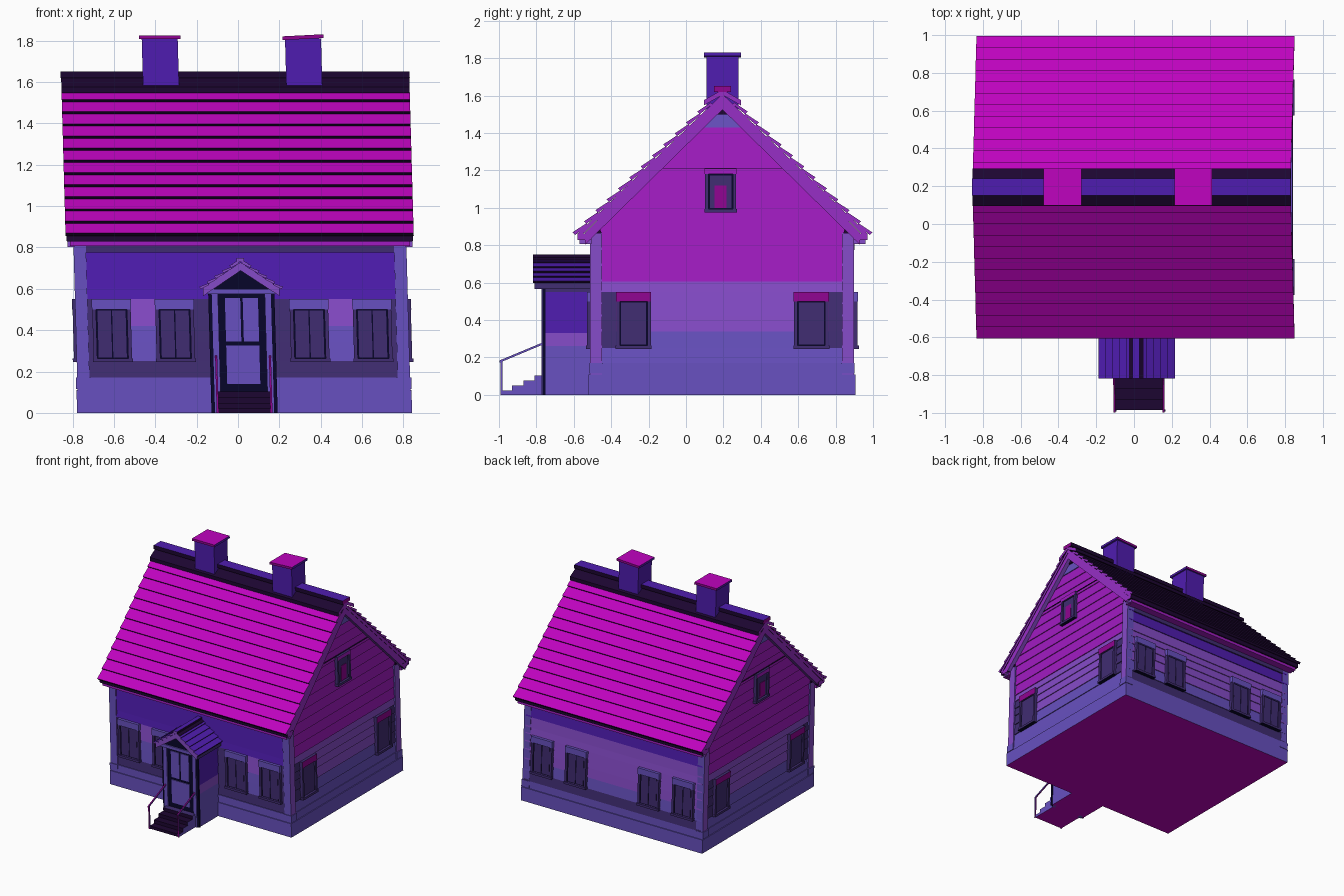
import bpy, bmesh
from mathutils import Vector

if "Cube" in bpy.data.objects:
    bpy.data.objects.remove(bpy.data.objects["Cube"])

# Colours
COLOURS = {"magenta": (189, 11, 189), "purple": (159, 33, 192), "violet": (132, 76, 198),
           "lavender": (103, 81, 190), "indigo": (80, 34, 174), "dark_violet": (66, 48, 113),
           "near_black": (34, 14, 52), "plum": (142, 12, 144), "navy": (16, 14, 46),
           "trim_purple": (148, 50, 195)}
KEYS = list(COLOURS)
MATS = []
for key, rgb in COLOURS.items():
    m = bpy.data.materials.new(key)
    m.use_nodes = True
    col = [(c / 255) ** 2.2 for c in rgb] + [1]
    m.diffuse_color = col
    bsdf = m.node_tree.nodes["Principled BSDF"]
    bsdf.inputs["Base Color"].default_value = col
    bsdf.inputs["Roughness"].default_value = 0.8
    MATS.append(m)

YC = 0.195          # middle of the house in y
WX, WY = 0.79, 0.695  # wall half sizes
PARTS = {}


def loft(name, loop_a, loop_b, mat):
    """Solid between two matching loops; mat is a name or a rule on the normal."""
    bm = PARTS.setdefault(name, bmesh.new())
    a = [bm.verts.new(p) for p in loop_a]
    b = [bm.verts.new(p) for p in loop_b]
    n = len(a)
    faces = [bm.faces.new(a), bm.faces.new(b)]
    faces += [bm.faces.new((a[i], a[(i + 1) % n], b[(i + 1) % n], b[i])) for i in range(n)]
    bmesh.ops.recalc_face_normals(bm, faces=faces)
    for f in faces:
        f.normal_update()
        f.material_index = KEYS.index(mat(f.normal) if callable(mat) else mat)


def prism_x(name, pts, x0, x1, mat):
    loft(name, [(x0, y, z) for y, z in pts], [(x1, y, z) for y, z in pts], mat)


def prism_y(name, pts, y0, y1, mat):
    loft(name, [(x, y0, z) for x, z in pts], [(x, y1, z) for x, z in pts], mat)


def box(name, x0, x1, y0, y1, z0, z1, mat):
    prism_x(name, [(y0, z0), (y1, z0), (y1, z1), (y0, z1)], x0, x1, mat)


def on_wall(wall, u, z, d):
    """Point on a wall: u along it, d out from it."""
    return {"front": (u, YC - WY - d, z), "back": (u, YC + WY + d, z),
            "left": (WX + d, YC + u, z), "right": (-WX - d, YC + u, z)}[wall]


def panel(name, wall, pts, d, mat):
    loft(name, [on_wall(wall, u, z, -0.02) for u, z in pts], [on_wall(wall, u, z, d) for u, z in pts], mat)


def plate(name, wall, u0, u1, z0, z1, d, mat):
    panel(name, wall, [(u0, z0), (u1, z0), (u1, z1), (u0, z1)], d, mat)


def chevron(half, eave, apex, thick):
    return [(-half, eave), (0, apex), (half, eave), (half, eave - thick), (0, apex - thick), (-half, eave - thick)]


def shift(pts):
    return [(YC + u, z) for u, z in pts]


def ends(axis, end_mat, top, other):
    """Rule: end_mat on faces along the axis, top on upward faces, other elsewhere."""
    return lambda n: end_mat if abs(n[axis]) > 0.9 else top if n.z > 0.1 else other


# Plinth, floor and wall core
def plinth_rule(n):
    return "magenta" if n.z < -0.5 else "lavender"


box("plinth", -0.81, 0.81, YC - 0.715, YC + 0.71, 0, 0.11, plinth_rule)
box("plinth_upper", -0.803, 0.803, YC - 0.708, YC + 0.703, 0.11, 0.17, "lavender")
SLOPE = 0.962
prism_x("wall_core", shift([(-0.685, 0.1), (0.685, 0.1), (0.685, 0.87), (0, 1.53), (-0.685, 0.87)]),
        -0.78, 0.78, "dark_violet")


# Siding colours
def front_colour(u, z):
    if z > 0.55:
        return "indigo"
    if z > 0.25 and 0.4 < abs(u) < 0.55:
        return "violet" if z > 0.42 else "lavender"
    return "dark_violet"


def back_colour(u, z):
    return ("indigo" if z > 0.7 else "violet" if z > 0.34 else
            "lavender" if z > 0.25 else "dark_violet")


def gable_colour(u, z):
    if 0.25 < z < 0.55 and abs(u) > 0.57:
        return "dark_violet"
    return ("lavender" if z < 0.34 else "violet" if z < 0.6 else
            "purple" if z < 1.43 else "lavender")


def board(name, wall, u0, u1, v0, v1, z0, z1, mat):
    """Clapboard with a lip at its bottom edge; u at the bottom, v at the top."""
    lo = [on_wall(wall, u, z0, d) for u, d in ((u0, -0.02), (u1, -0.02), (u1, 0.008), (u0, 0.008))]
    hi = [on_wall(wall, u, z1, d) for u, d in ((v0, -0.02), (v1, -0.02), (v1, 0.001), (v0, 0.001))]
    loft(name, lo, hi, mat)


LEVELS = [0.17, 0.25, 0.34, 0.42, 0.485, 0.55, 0.605, 0.69, 0.775, 0.86]
GABLE_LEVELS = LEVELS + [0.86 + 0.0815 * i for i in range(1, 9)]
for wall, rule in (("front", front_colour), ("back", back_colour)):
    cuts = [-WX, -0.55, -0.4, 0.4, 0.55, WX]
    for z0, z1 in zip(LEVELS, LEVELS[1:]):
        for u0, u1 in zip(cuts, cuts[1:]):
            board(wall + "_siding", wall, u0, u1, u0, u1, z0, z1, rule((u0 + u1) / 2, (z0 + z1) / 2))
    plate(wall + "_frieze", wall, -0.745, 0.745, 0.775, 0.85, 0.012, "dark_violet")
for wall in ("left", "right"):
    for z0, z1 in zip(GABLE_LEVELS, GABLE_LEVELS[1:]):
        h0, h1 = (min(WY, (1.55 - z) / SLOPE) for z in (z0, z1))
        cuts = [-1, -0.82, 0.82, 1] if z1 < 0.6 else [-1, 1]
        for a, b in zip(cuts, cuts[1:]):
            board(wall + "_siding", wall, a * h0, b * h0, a * h1, b * h1, z0, z1,
                  gable_colour((a + b) / 2 * h0, (z0 + z1) / 2))
    plate(wall + "_gable_line", wall, -0.34, 0.34, 1.209, 1.214, 0.012, "near_black")
    panel(wall + "_vent", wall, [(-0.045, 1.5), (0.045, 1.5), (0, 1.55)], 0.016, "near_black")
    for s in (-1, 1):
        panel(wall + "_soffit", wall, [(s * 0.645, 0.862), (s * 0.705, 0.862), (s * 0.66, 0.9)], 0.016, "near_black")

# Corner posts with feet
for sx in (-1, 1):
    for y0, y1 in ((YC - 0.707, YC - 0.645), (YC + 0.64, YC + 0.702)):
        xs = sorted((sx * 0.745, sx * 0.805))
        box("corner_post", *xs, y0, y1, 0.11, 0.865, ends(0, "violet", "lavender", "lavender"))
        xs = sorted((sx * 0.74, sx * 0.811))
        box("corner_post_foot", *xs, y0 - 0.005, y1 + 0.005, 0.115, 0.17, "lavender")


# Windows
def window(wall, u, half, z0, z1, head, head_mat, panes):
    name = wall + "_window"
    t = z1 - head
    for s in (-1, 1):
        a, b = sorted((u + s * half, u + s * (half - 0.018)))
        plate(name + "_casing", wall, a, b, z0, t, 0.028, "dark_violet")
    w = 2 * (half - 0.022) / panes
    for i in range(panes):
        a = u - half + 0.022 + i * w
        plate(name + "_pane", wall, a + 0.003, a + w - 0.003, z0 + 0.018, t - 0.006, 0.02, "dark_violet")
    plate(name + "_back", wall, u - half + 0.01, u + half - 0.01, z0, t, 0.016, "navy")
    plate(name + "_sill", wall, u - half - 0.004, u + half + 0.004, z0 - 0.004, z0 + 0.014, 0.034,
          lambda n: "navy" if n.z < -0.5 else "dark_violet")
    plate(name + "_head", wall, u - half - 0.002, u + half + 0.002, t, z1, 0.03, head_mat)


for wall in ("front", "back"):
    for u in (-0.63, -0.325, 0.325, 0.63):
        window(wall, u, 0.093, 0.25, 0.55, 0.05, "lavender", 2)
for wall in ("left", "right"):
    for u in (-0.475, 0.475):
        window(wall, u, 0.092, 0.25, 0.55, 0.05, ends(0, "plum", "dark_violet", "dark_violet"), 1)
    window(wall, -0.01, 0.083, 0.98, 1.21, 0.03, ends(0, "purple", "dark_violet", "dark_violet"), 1)
    plate(wall + "_curtain", wall, -0.042, 0.022, 1.0, 1.12, 0.024, "plum")


# Roof
def shingles(low, high, rows, thick):
    """Profiles of overlapping rows from eave to ridge, on both sides."""
    low, high = Vector(low), Vector(high)
    run = high - low
    out = Vector((run.y, -run.x)).normalized() * thick
    for i in range(rows):
        a, d = low + run * (i / rows), low + run * ((i + 1) / rows)
        for s in (-1, 1):
            yield [(s * p.x, p.y) for p in (a, a + out, d + out * 0.2, d - out * 0.4)]


RX = 0.842
prism_x("roof_deck", shift(chevron(0.775, 0.862, 1.608, 0.03)), -RX + 0.004, RX - 0.004,
        ends(0, "trim_purple", "near_black", "near_black"))
for pts in shingles((0.787, 0.855), (0.06, 1.56), 12, 0.02):
    prism_x("roof_shingles", shift(pts), -RX, RX, ends(0, "trim_purple", "magenta", "near_black"))
for sx in (-1, 1):
    prism_x("rake_board", shift(chevron(0.735, 0.868, 1.59, 0.065)), *sorted((sx * 0.8, sx * 0.834)),
            ends(0, "trim_purple", "purple", "violet"))
    y0, y1 = sorted((YC + sx * 0.70, YC + sx * 0.775))
    box("eave_fascia", -RX + 0.006, RX - 0.006, y0, y1, 0.828, 0.862,
        ends(0, "trim_purple", "near_black", "near_black"))
    y0, y1 = sorted((YC + sx * 0.70, YC + sx * 0.765))
    box("gutter", -0.822, 0.822, y0, y1, 0.806, 0.828, ends(0, "violet", "purple", "purple"))


def ridge_rule(n):
    return "plum" if abs(n.x) > 0.9 else "indigo" if n.z > 0.9 else "near_black"


prism_x("ridge_flashing", shift(chevron(0.1, 1.575, 1.632, 0.028)), -RX, RX,
        ends(0, "trim_purple", "near_black", "near_black"))
box("ridge_cap", -RX - 0.002, RX + 0.002, YC - 0.045, YC + 0.045, 1.62, 1.65, ridge_rule)


# Chimneys, the second cap slightly tilted
def cap_rule(n):
    return "magenta" if n.z > 0.5 else "plum" if abs(n.y) > 0.5 else "indigo"


for x, tilt in ((-0.36, 0), (0.333, 0.005)):
    box("chimney", x - 0.087, x + 0.087, YC - 0.085, YC + 0.085, 1.5, 1.81, "indigo")
    prism_y("chimney_cap", [(x + sx * 0.1, z + sx * tilt) for sx, z in
                            ((-1, 1.808), (1, 1.808), (1, 1.826), (-1, 1.826))],
            YC - 0.098, YC + 0.098, cap_rule)

# Porch body
for z0, z1, mat in ((0, 0.26, plinth_rule), (0.26, 0.33, "violet"), (0.33, 0.55, "indigo"),
                    (0.55, 0.61, "dark_violet")):
    box("porch_walls", -0.155, 0.155, -0.755, -0.5, z0, z1, mat)
for s in (-1, 1):
    box("porch_post", *sorted((s * 0.113, s * 0.143)), -0.773, -0.74, 0, 0.58, "lavender")
    box("porch_post_edge", *sorted((s * 0.143, s * 0.16)), -0.766, -0.75, 0, 0.58, "navy")
    box("door_glass", *sorted((s * 0.006, s * 0.08)), -0.768, -0.75, 0.345, 0.555, "lavender")
box("door_frame", -0.113, 0.113, -0.762, -0.74, 0.1, 0.58, "navy")
box("door_panel", -0.08, 0.08, -0.768, -0.75, 0.14, 0.325, "lavender")
box("porch_beam", -0.165, 0.165, -0.785, -0.74, 0.575, 0.6, ends(1, "lavender", "lavender", "dark_violet"))
prism_y("porch_gable", [(-0.16, 0.6), (0.16, 0.6), (0, 0.71)], -0.775, -0.5, "navy")

# Porch roof with a dark strip beside its ridge
prism_y("porch_rake", chevron(0.185, 0.605, 0.728, 0.04), -0.81, -0.5,
        ends(1, "violet", "indigo", "dark_violet"))
for pts in shingles((0.195, 0.598), (0.008, 0.728), 5, 0.014):
    prism_y("porch_shingles", pts, -0.818, -0.5, ends(1, "violet", "indigo", "near_black"))
prism_y("porch_flashing", chevron(0.038, 0.722, 0.744, 0.012), -0.818, -0.5,
        ends(1, "violet", "near_black", "near_black"))
box("porch_ridge", -0.018, 0.018, -0.818, -0.5, 0.73, 0.75, ends(1, "violet", "indigo", "near_black"))

# Steps, with the lower treads darker
for i, y in enumerate((-0.985, -0.93, -0.87, -0.81)):
    tread = "dark_violet" if i == 3 else "near_black"
    box("steps", -0.13, 0.13, y, -0.75, 0, 0.022 + 0.027 * i,
        lambda n: "magenta" if n.z < -0.5 else ends(0, "lavender", tread, "near_black")(n))

# Handrails
rail_rule = ends(0, "lavender", "plum", "plum")
for s in (-1, 1):
    xs = sorted((s * 0.125, s * 0.135))
    box("rail_post", *xs, -0.992, -0.982, 0, 0.18, rail_rule)
    prism_x("handrail", [(-0.997, 0.172), (-0.75, 0.275), (-0.75, 0.287), (-0.997, 0.184)], *xs, rail_rule)

# Finish every part, with the slight sideways lean of the house
for name, bm in PARTS.items():
    for v in bm.verts:
        v.co.x += 0.032 - 0.028 * v.co.z
    mesh = bpy.data.meshes.new(name)
    bm.to_mesh(mesh)
    bm.free()
    for m in MATS:
        mesh.materials.append(m)
    bpy.context.collection.objects.link(bpy.data.objects.new(name, mesh))
